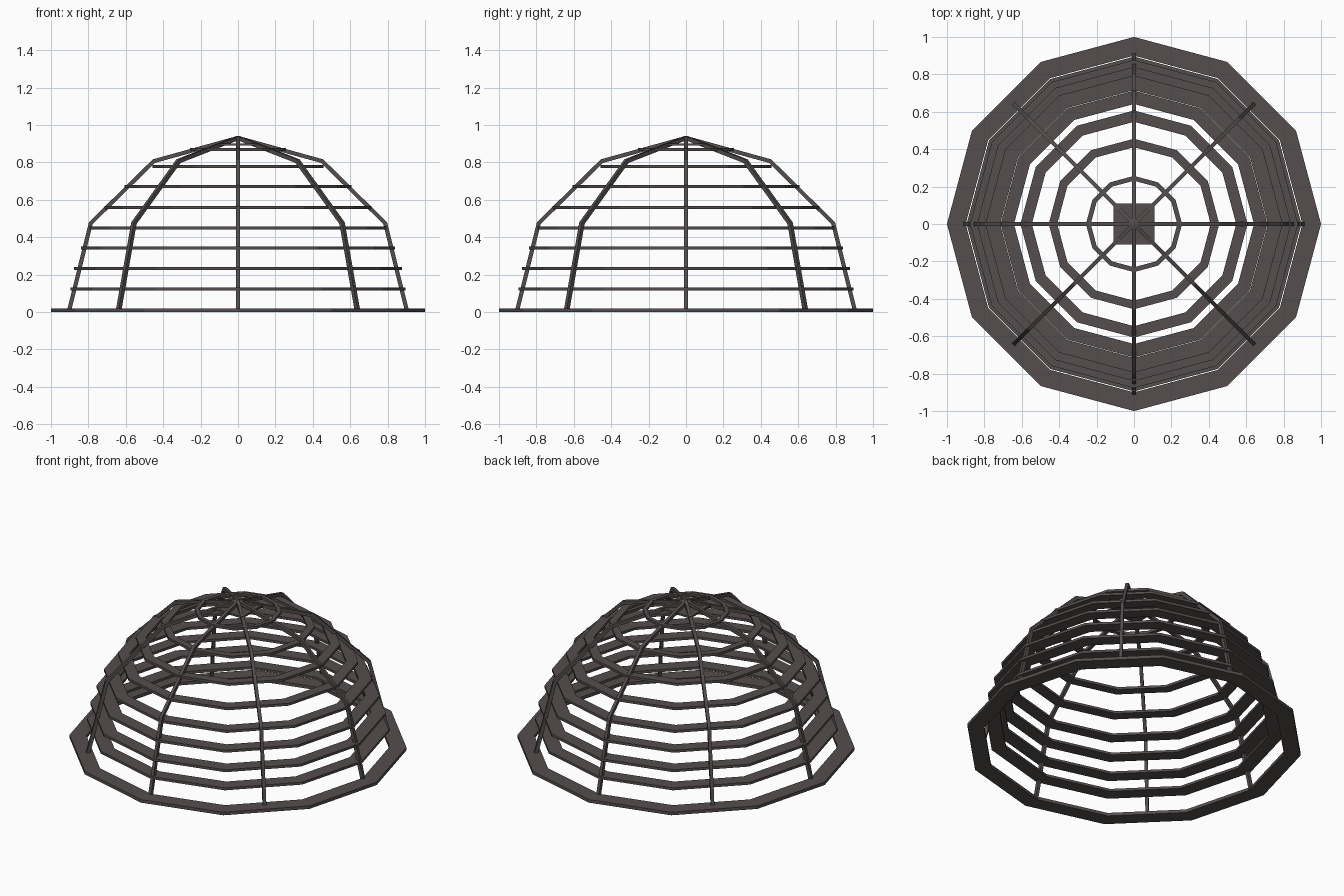
import bpy, bmesh, math
from mathutils import Vector

if "Cube" in bpy.data.objects:
    bpy.data.objects.remove(bpy.data.objects["Cube"])


def make_object(name, bm):
    bmesh.ops.recalc_face_normals(bm, faces=bm.faces[:])
    me = bpy.data.meshes.new(name)
    bm.to_mesh(me)
    bm.free()
    ob = bpy.data.objects.new(name, me)
    bpy.context.collection.objects.link(ob)
    me.materials.append(mat)
    return ob


mat = bpy.data.materials.new("dark_metal")
mat.diffuse_color = (0.09, 0.075, 0.075, 1)
mat.use_nodes = True
mat.node_tree.nodes["Principled BSDF"].inputs["Base Color"].default_value = mat.diffuse_color


def flat_ring(name, outer, z, thick):
    """Twelve-sided flat band whose inner edge is 0.9 of the outer one."""
    bm = bmesh.new()
    section = [(outer, z - thick / 2), (outer, z + thick / 2),
               (outer * 0.9, z + thick / 2), (outer * 0.9, z - thick / 2)]
    loops = []
    for i in range(12):
        a = i * math.tau / 12
        loops.append([bm.verts.new((r * math.cos(a), r * math.sin(a), h)) for r, h in section])
    for i in range(12):
        p, q = loops[i], loops[(i + 1) % 12]
        for k in range(4):
            m = (k + 1) % 4
            bm.faces.new((p[k], q[k], q[m], p[m]))
    make_object(name, bm)


def rib(name, angle, width=0.02):
    """Bent bar from the base to the apex: closed profile, extruded sideways."""
    outer = [(0.915, 0.005), (0.797, 0.48), (0.456, 0.816), (0, 0.942)]
    inner = [(0, 0.92), (0.444, 0.797), (0.777, 0.47), (0.892, 0.005)]
    radial = Vector((math.cos(angle), math.sin(angle), 0))
    side = Vector((-radial.y, radial.x, 0)) * width / 2
    bm = bmesh.new()
    face = bm.faces.new([bm.verts.new(radial * r + Vector((0, 0, z)) - side)
                         for r, z in outer + inner])
    ext = bmesh.ops.extrude_face_region(bm, geom=[face], use_keep_orig=True)
    moved = [g for g in ext["geom"] if isinstance(g, bmesh.types.BMVert)]
    bmesh.ops.translate(bm, verts=moved, vec=side * 2)
    make_object(name, bm)


# Wide foot ring and the stacked hoops
flat_ring("base_ring", 1.0, 0.01, 0.02)
hoops = [(0.895, 0.122), (0.877, 0.232), (0.84, 0.342), (0.795, 0.45),
         (0.713, 0.56), (0.607, 0.67), (0.456, 0.778), (0.257, 0.868)]
for n, (r, z) in enumerate(hoops):
    flat_ring(f"hoop_{n + 1}", r, z, 0.016)

# Eight bent ribs
for i in range(8):
    rib(f"rib_{i + 1}", i * math.tau / 8)

# Small square plate joining the ribs under the apex
bm = bmesh.new()
bmesh.ops.create_cube(bm, size=1)
bmesh.ops.scale(bm, vec=(0.22, 0.22, 0.012), verts=bm.verts)
bmesh.ops.translate(bm, vec=(0, 0, 0.896), verts=bm.verts)
make_object("apex_plate", bm)
